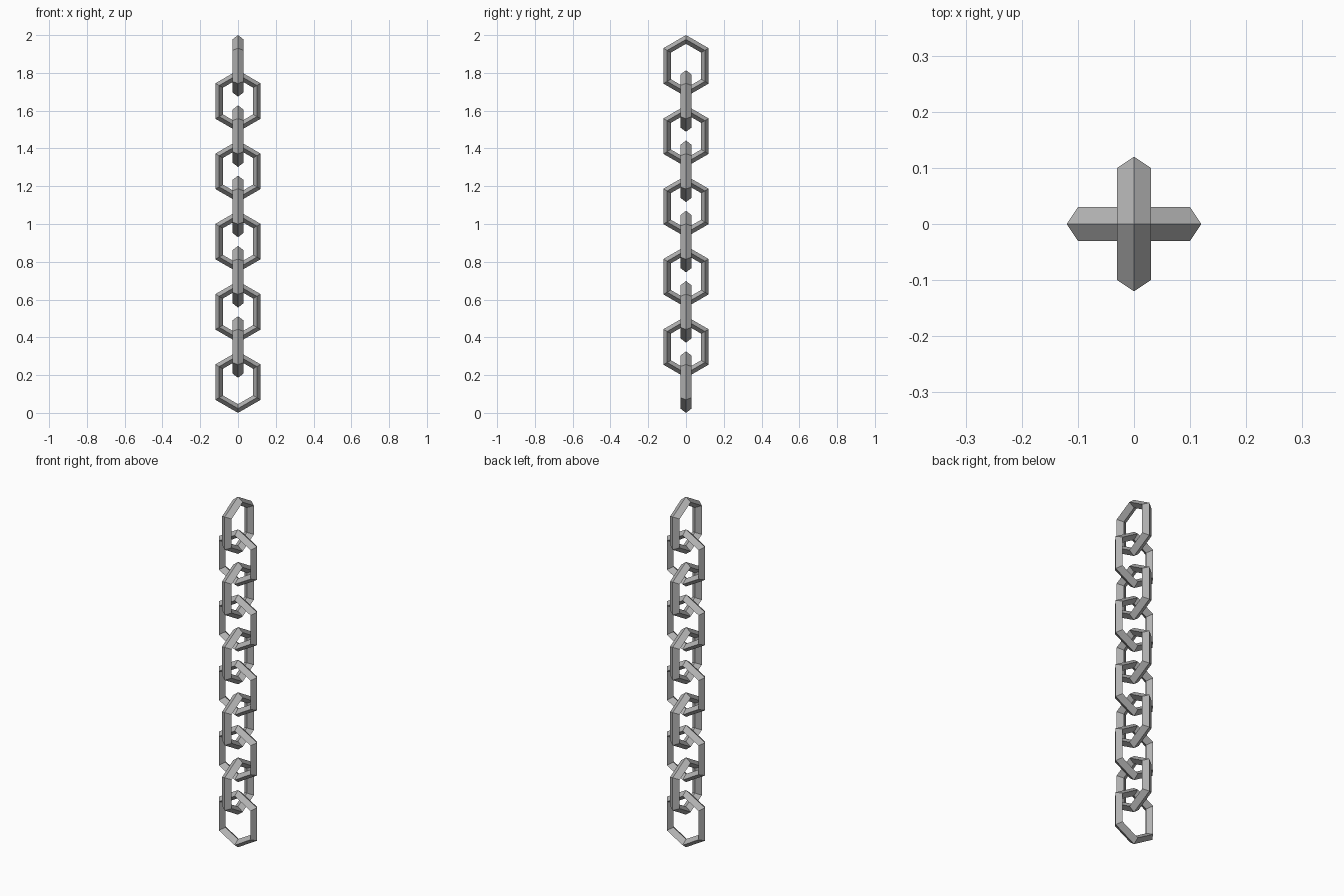
import bpy
import bmesh
import math

LINKS = 10
HEIGHT = 2.0
SPACING = 0.186
HALF_LINK = (HEIGHT - SPACING * (LINKS - 1)) / 2
OUTER, RIDGE, INNER, HALF_THICK = 0.12, 0.10, 0.08, 0.03
COS30 = math.cos(math.radians(30))
STRETCH = HALF_LINK - OUTER / COS30   # lengthens the straight sides

cube = bpy.data.objects.get("Cube")
if cube:
    bpy.data.objects.remove(cube, do_unlink=True)

# Grey metal
metal = bpy.data.materials.new("grey_metal")
metal.use_nodes = True
colour = (0.45, 0.45, 0.45, 1)
metal.diffuse_color = colour
metal.node_tree.nodes["Principled BSDF"].inputs["Base Color"].default_value = colour


def link_mesh():
    """Six-cornered elongated link swept with a diamond section, in the xz plane."""
    bm = bmesh.new()
    section = [(OUTER, 0), (RIDGE, HALF_THICK), (INNER, 0), (RIDGE, -HALF_THICK)]
    rings = []
    for corner in range(6):
        angle = math.radians(30 + 60 * corner)
        shift = math.copysign(STRETCH, math.sin(angle))
        rings.append([bm.verts.new((a / COS30 * math.cos(angle), t,
                                    a / COS30 * math.sin(angle) + shift))
                      for a, t in section])
    for i, ring in enumerate(rings):
        following = rings[(i + 1) % len(rings)]
        for j in range(4):
            k = (j + 1) % 4
            bm.faces.new((ring[j], ring[k], following[k], following[j]))
    bmesh.ops.recalc_face_normals(bm, faces=bm.faces)
    mesh = bpy.data.meshes.new("chain_link")
    bm.to_mesh(mesh)
    bm.free()
    mesh.materials.append(metal)
    return mesh


# Chain of links, each turned a quarter from the one above
mesh = link_mesh()
for i in range(LINKS):
    link = bpy.data.objects.new(f"chain_link_{i + 1}", mesh)
    link.location.z = HEIGHT - HALF_LINK - i * SPACING
    link.rotation_euler.z = math.pi / 2 if i % 2 == 0 else 0
    bpy.context.collection.objects.link(link)
